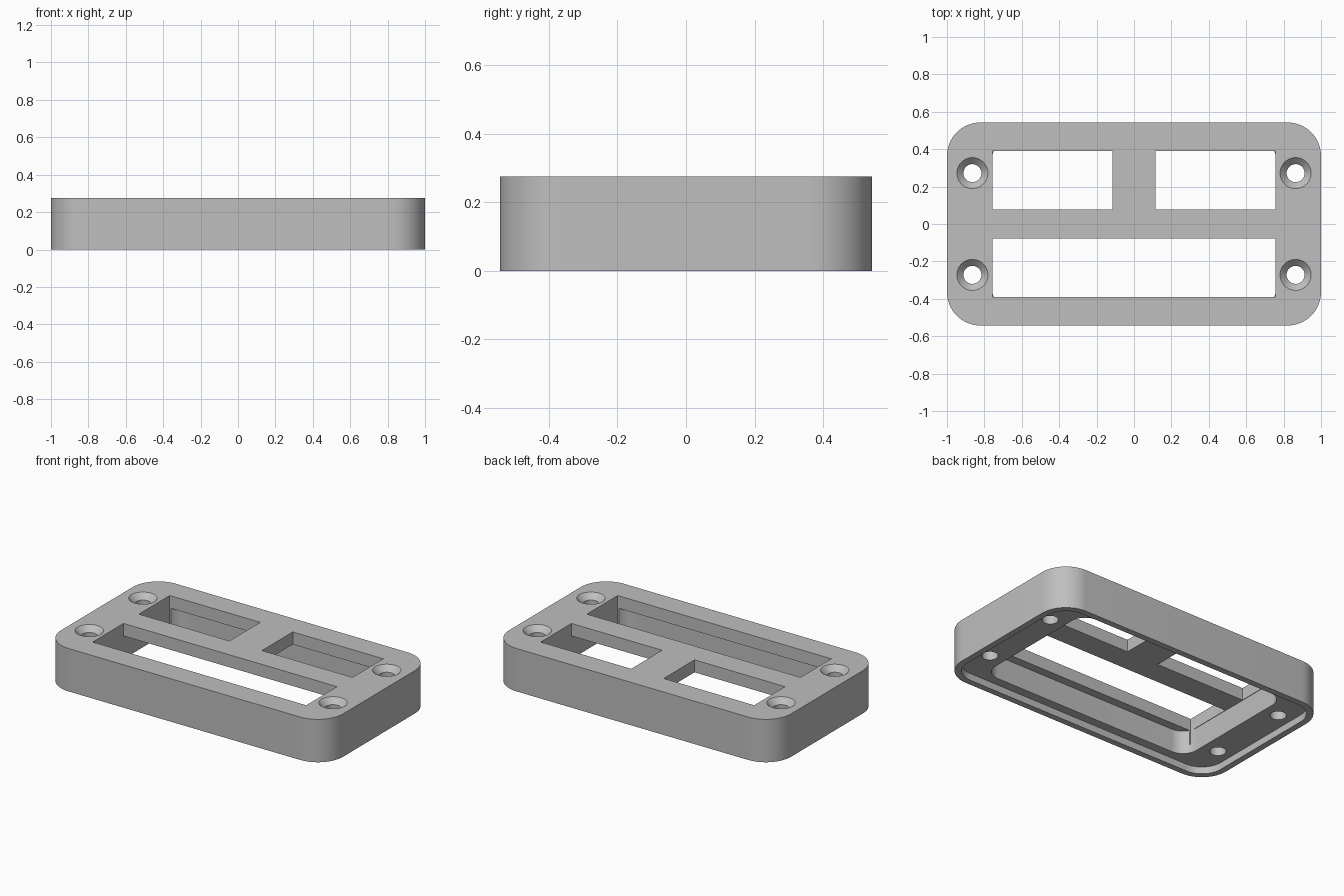
import bpy
import bmesh
from math import sin, cos, pi

if "Cube" in bpy.data.objects:
    bpy.data.objects.remove(bpy.data.objects["Cube"], do_unlink=True)

HALF_X, HALF_Y, HEIGHT = 1.0, 0.543, 0.275
RIM = 0.04            # width of the lip round the underside
RECESS_TOP = 0.045    # height of the shallow recess floor
CEILING = 0.195       # underside of the top plate


def loft(name, rings):
    """Closed solid through a stack of matching point rings, bottom to top."""
    bm = bmesh.new()
    loops = [[bm.verts.new(p) for p in ring] for ring in rings]
    bm.faces.new(loops[0][::-1])
    bm.faces.new(loops[-1])
    for low, high in zip(loops, loops[1:]):
        for i in range(len(low)):
            j = (i + 1) % len(low)
            bm.faces.new((low[i], low[j], high[j], high[i]))
    bmesh.ops.recalc_face_normals(bm, faces=bm.faces)
    mesh = bpy.data.meshes.new(name)
    bm.to_mesh(mesh)
    bm.free()
    obj = bpy.data.objects.new(name, mesh)
    bpy.context.collection.objects.link(obj)
    return obj


def rounded_block(name, hx, hy, radius, z0, z1, steps=16):
    outline = []
    for quarter, (sx, sy) in enumerate(((1, 1), (-1, 1), (-1, -1), (1, -1))):
        for i in range(steps + 1):
            a = (quarter + i / steps) * pi / 2
            outline.append((sx * (hx - radius) + radius * cos(a),
                            sy * (hy - radius) + radius * sin(a)))
    return loft(name, [[(x, y, z) for x, y in outline] for z in (z0, z1)])


def box(name, x0, x1, y0, y1, z0, z1):
    corners = ((x0, y0), (x1, y0), (x1, y1), (x0, y1))
    return loft(name, [[(x, y, z) for x, y in corners] for z in (z0, z1)])


def turned(name, cx, cy, profile, sides=40):
    return loft(name, [[(cx + r * cos(2 * pi * i / sides),
                         cy + r * sin(2 * pi * i / sides), z)
                        for i in range(sides)] for r, z in profile])


# Frame body
frame = rounded_block("faceplate_frame", HALF_X, HALF_Y, 0.18, 0, HEIGHT)

# Stepped hollow of the underside
cutters = [
    rounded_block("recess_cutter", HALF_X - RIM, HALF_Y - RIM, 0.14, -0.1, RECESS_TOP),
    rounded_block("cavity_cutter", 0.76, 0.445, 0.1, -0.05, CEILING),
]

# Two small windows at the back, one long window at the front
for x0, x1, y0, y1 in ((-0.757, -0.115, 0.078, 0.39),
                       (0.115, 0.757, 0.078, 0.39),
                       (-0.757, 0.757, -0.39, -0.078)):
    cutters.append(box("window_cutter", x0, x1, y0, y1, 0.1, 0.4))

# Countersunk screw holes
for sx in (-1, 1):
    for sy in (-1, 1):
        cutters.append(turned("screw_cutter", sx * 0.864, sy * 0.272,
                              ((0.048, -0.08), (0.048, 0.24), (0.093, 0.285))))

bpy.ops.object.select_all(action="DESELECT")
bpy.context.view_layer.objects.active = frame
frame.select_set(True)
for cutter in cutters:
    cutter.hide_render = True
    mod = frame.modifiers.new("cut", "BOOLEAN")
    mod.operation = "DIFFERENCE"
    mod.solver = "EXACT"
    mod.object = cutter
    bpy.ops.object.modifier_apply(modifier=mod.name)
    bpy.data.objects.remove(cutter, do_unlink=True)

# Single grey colour
grey = bpy.data.materials.new("light_grey")
grey.use_nodes = True
colour = (0.52, 0.52, 0.52, 1)
grey.diffuse_color = colour
grey.node_tree.nodes["Principled BSDF"].inputs["Base Color"].default_value = colour
frame.data.materials.clear()
frame.data.materials.append(grey)

bpy.ops.object.shade_smooth_by_angle(angle=pi / 6)
